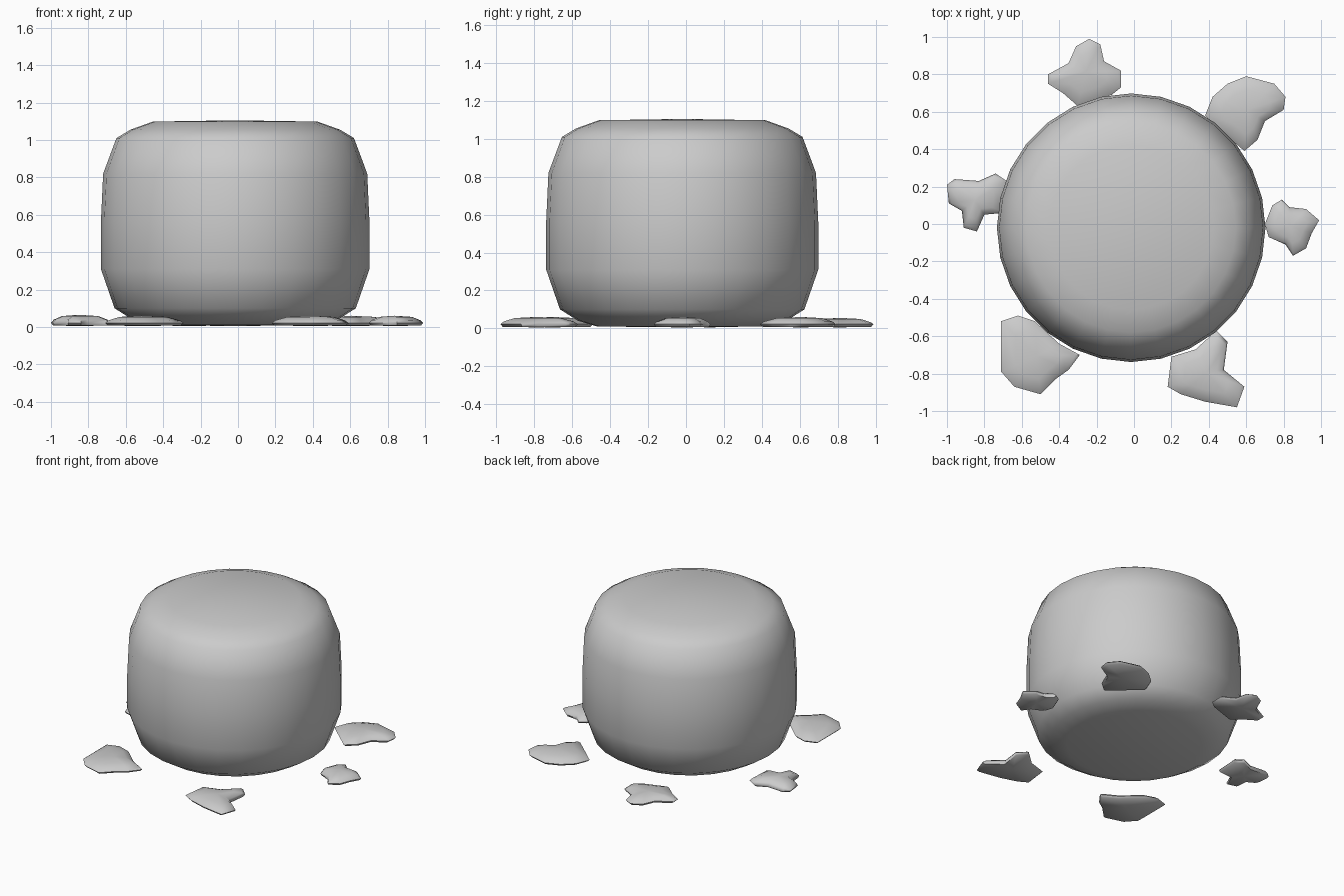
import bpy, math

if "Cube" in bpy.data.objects:
    bpy.data.objects.remove(bpy.data.objects["Cube"])


def make_object(name, verts, faces, angle=60):
    mesh = bpy.data.meshes.new(name)
    mesh.from_pydata(verts, [], faces)
    mesh.update()
    ob = bpy.data.objects.new(name, mesh)
    bpy.context.collection.objects.link(ob)
    bpy.ops.object.select_all(action='DESELECT')
    ob.select_set(True)
    bpy.context.view_layer.objects.active = ob
    bpy.ops.object.shade_smooth_by_angle(angle=math.radians(angle))
    return ob


def skin_rings(name, rings, bottom, top):
    """Join equal-sized rings from bottom to top and close both ends with fans."""
    n = len(rings[0])
    verts = [v for ring in rings for v in ring] + [bottom, top]
    faces = []
    last = (len(rings) - 1) * n
    for i in range(n):
        j = (i + 1) % n
        for k in range(0, last, n):
            faces.append((k + i, k + j, k + n + j, k + n + i))
        faces.append((j, i, len(verts) - 2))
        faces.append((last + i, last + j, len(verts) - 1))
    return make_object(name, verts, faces)


# Rounded drum body
CX, CY, SIDES = -0.015, -0.02, 28
profile = [(0.45, 0.01), (0.55, 0.04), (0.645, 0.1), (0.718, 0.31),
           (0.718, 0.56), (0.706, 0.82), (0.635, 1.01), (0.56, 1.055),
           (0.44, 1.098)]
rings = []
for r, z in profile:
    rings.append([(CX + r * math.cos(2 * math.pi * i / SIDES),
                   CY + r * math.sin(2 * math.pi * i / SIDES), z)
                  for i in range(SIDES)])
skin_rings("body", rings, (CX, CY, 0.005), (CX, CY, 1.105))


# Flat pads lying around the body, each from its outline seen from above
def pad(name, outline, height):
    pts = outline[::-1]  # outlines are clockwise
    cx = sum(p[0] for p in pts) / len(pts)
    cy = sum(p[1] for p in pts) / len(pts)

    def ring(s, z):
        return [(cx + (x - cx) * s, cy + (y - cy) * s, z) for x, y in pts]

    skin_rings(name, [ring(0.93, 0.008), ring(1.0, 0.022),
                      ring(0.9, 0.6 * height), ring(0.6, 0.9 * height)],
               (cx, cy, 0.005), (cx, cy, height))


pad("pad_back_left", [
    (-0.24, 0.99), (-0.18, 0.96), (-0.16, 0.87), (-0.07, 0.82), (-0.07, 0.73),
    (-0.12, 0.69), (-0.30, 0.63), (-0.38, 0.70), (-0.46, 0.75), (-0.46, 0.80),
    (-0.35, 0.86), (-0.31, 0.95)], 0.055)
pad("pad_back_right", [
    (0.60, 0.79), (0.75, 0.75), (0.81, 0.68), (0.80, 0.61), (0.70, 0.55),
    (0.66, 0.45), (0.59, 0.39), (0.49, 0.48), (0.38, 0.58), (0.42, 0.68),
    (0.50, 0.75)], 0.06)
pad("pad_right", [
    (0.79, 0.13), (0.83, 0.09), (0.92, 0.08), (0.99, 0.02), (0.95, -0.05),
    (0.92, -0.13), (0.85, -0.17), (0.81, -0.11), (0.72, -0.07), (0.70, 0.0),
    (0.74, 0.10)], 0.06)
pad("pad_front_right", [
    (0.44, -0.57), (0.50, -0.63), (0.48, -0.78), (0.59, -0.87), (0.55, -0.98),
    (0.38, -0.95), (0.25, -0.91), (0.18, -0.87), (0.20, -0.71),
    (0.33, -0.67)], 0.06)
pad("pad_front_left", [
    (-0.71, -0.52), (-0.62, -0.49), (-0.53, -0.52), (-0.40, -0.64),
    (-0.29, -0.70), (-0.35, -0.78), (-0.42, -0.83), (-0.50, -0.91),
    (-0.64, -0.87), (-0.71, -0.79)], 0.06)
pad("pad_left", [
    (-1.0, 0.21), (-0.96, 0.24), (-0.83, 0.23), (-0.74, 0.27), (-0.68, 0.23),
    (-0.69, 0.06), (-0.80, 0.05), (-0.84, -0.04), (-0.91, -0.02),
    (-0.92, 0.07), (-0.99, 0.11)], 0.065)
